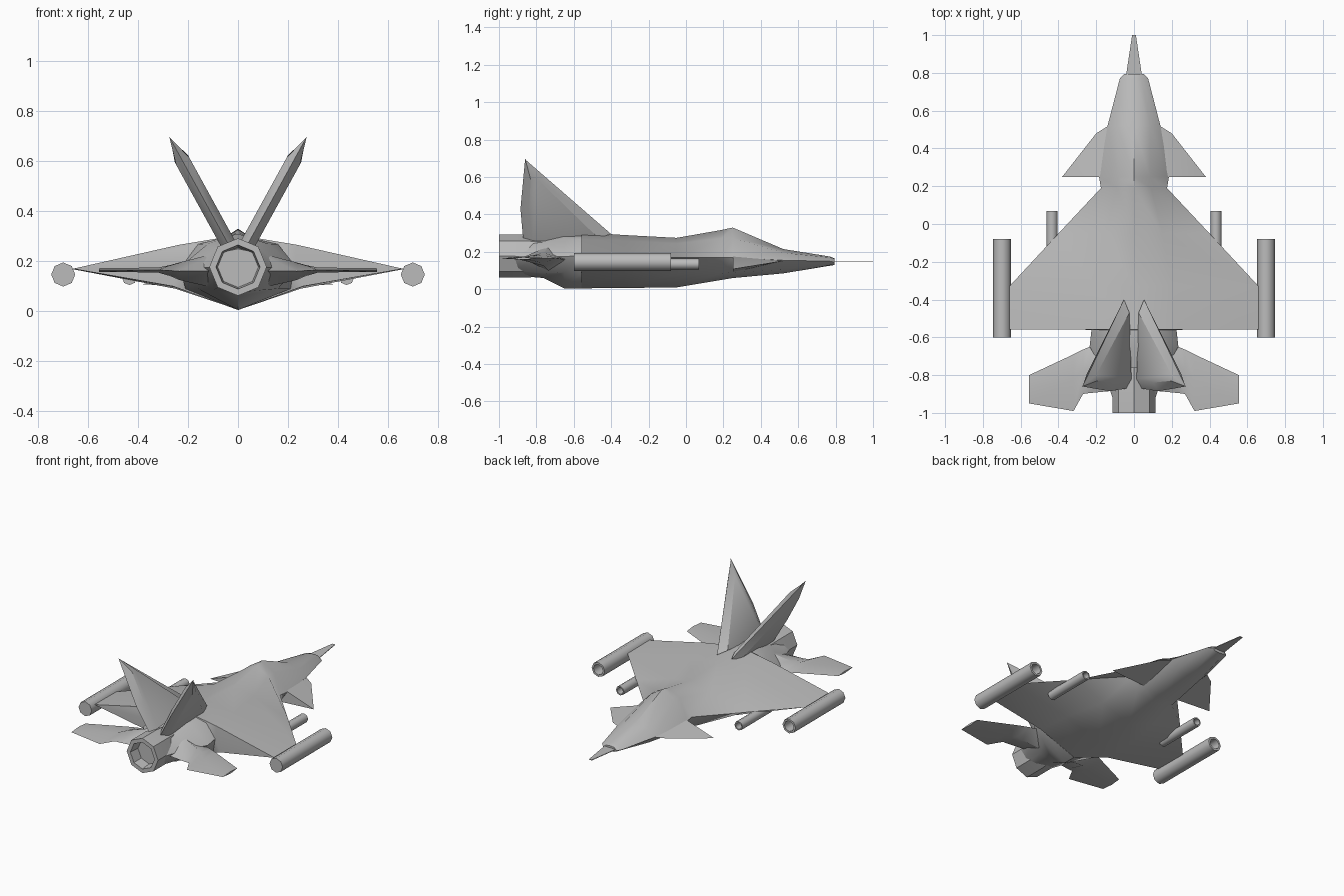
import bpy, bmesh, math
from mathutils import Vector

if "Cube" in bpy.data.objects:
    bpy.data.objects.remove(bpy.data.objects["Cube"])

grey = bpy.data.materials.new("airframe_grey")
grey.diffuse_color = (0.5, 0.5, 0.5, 1)
grey.use_nodes = True
grey.node_tree.nodes["Principled BSDF"].inputs["Base Color"].default_value = grey.diffuse_color


def finish(name, bm, angle=35):
    bmesh.ops.recalc_face_normals(bm, faces=bm.faces[:])
    me = bpy.data.meshes.new(name)
    bm.to_mesh(me)
    bm.free()
    ob = bpy.data.objects.new(name, me)
    bpy.context.collection.objects.link(ob)
    me.materials.append(grey)
    bpy.ops.object.select_all(action='DESELECT')
    ob.select_set(True)
    bpy.context.view_layer.objects.active = ob
    bpy.ops.object.shade_smooth_by_angle(angle=math.radians(angle))
    return ob


def loft(name, rings, angle=35, closed=False):
    """Skin a list of equal rings; cap the ends or join last to first."""
    bm = bmesh.new()
    vs = [[bm.verts.new(p) for p in r] for r in rings]
    n = len(vs[0])
    pairs = list(zip(vs, vs[1:])) + ([(vs[-1], vs[0])] if closed else [])
    for a, b in pairs:
        for i in range(n):
            bm.faces.new((a[i], a[(i + 1) % n], b[(i + 1) % n], b[i]))
    if not closed:
        bm.faces.new(vs[0])
        bm.faces.new(vs[-1])
    return finish(name, bm, angle)


def circle(x, y, z, r, n=8):
    return [(x + r * math.sin(math.tau * i / n), y, z + r * math.cos(math.tau * i / n))
            for i in range(n)]


# Blended fuselage and delta wing: y, top, shoulder, edge, belly corner, keel
sections = [
    (0.795, .165, (.030, .162), (.05, .145), (.03, .132), .13),
    (0.77, .175, (.040, .170), (.075, .15), (.04, .13), .126),
    (0.52, .215, (.085, .195), (.14, .155), (.09, .105), .085),
    (0.25, .33, (.085, .275), (.185, .17), (.13, .09), .06),
    (0.19, .317, (.09, .272), (.175, .17), (.135, .085), .05),
    (-.05, .275, (.15, .245), (.40, .17), (.20, .085), .01),
    (-.33, .29, (.20, .26), (.66, .168), (.25, .09), .007),
    (-.558, .305, (.235, .266), (.66, .17), (.26, .10), .005),
    (-.56, .305, (.16, .268), (.225, .18), (.21, .09), .005),
    (-.65, .31, (.12, .27), (.235, .175), (.16, .09), .005),
    (-.76, .27, (.09, .25), (.17, .175), (.10, .085), .06),
    (-.93, .25, (.07, .235), (.11, .175), (.07, .10), .075),
]
rings = []
for y, top, sh, ed, lo, keel in sections:
    half = [sh, ed, lo]
    pts = [(0, top)] + half + [(0, keel)] + [(-x, z) for x, z in reversed(half)]
    rings.append([(x, y, z) for x, z in pts])
loft("fuselage_and_wing", rings, 40)

# Flat nose probe
loft("nose_probe", [[(-w, y, .148), (w, y, .148), (w, y, .152), (-w, y, .152)]
                    for y, w in ((.76, .045), (.80, .04), (1.0, .01))])

# Hollow engine nozzle
loft("engine_nozzle", [circle(0, y, .177, r) for y, r in
                       ((-.76, .105), (-.85, .115), (-1, .115), (-1, .088), (-.86, .075), (-.85, .005))], 30)

for s, side in ((-1, "left"), (1, "right")):
    # Drooped canard, a wedge that is thickest at its rear root
    bm = bmesh.new()
    for p in ((.12, .53, .155), (.20, .48, .145), (.38, .25, .108), (.18, .25, .175),
              (.18, .25, .10), (.08, .25, .18), (.08, .25, .09)):
        bm.verts.new((s * p[0], p[1], p[2]))
    bmesh.ops.convex_hull(bm, input=bm.verts[:])
    finish(side + "_canard", bm)

    # Tailplane: x, front, back, top, bottom
    tail = []
    for x, f, b, t, u in ((.08, -.60, -.88, .235, .09), (.235, -.65, -.895, .195, .125),
                          (.27, -.665, -.90, .185, .14), (.32, -.69, -.99, .175, .155),
                          (.555, -.80, -.95, .172, .158)):
        m, c = f * .55 + b * .45, (t + u) / 2
        tail.append([(s * x, f, c), (s * x, m, t), (s * x, b, c), (s * x, m, u)])
    loft(side + "_tailplane", tail)

    # Canted fin: knife-edged outline bulging to a raised panel on both faces
    out = [(-.40, .295), (-.86, .698), (-.885, .43), (-.87, .26), (-.62, .25)]
    panel = [(-.47, .29), (-.80, .61), (-.83, .60), (-.84, .43), (-.82, .27)]
    outline = [(-.40, .295), (-.855, .69), (-.86, .698), (-.885, .43), (-.87, .26)]
    normal = Vector((.868, 0, -.497))

    def fin_point(p, d):
        v = Vector((.045 + (p[1] - .28) * .55, p[0], p[1])) + normal * d
        return (s * v.x, v.y, v.z)
    depth = .03
    loft(side + "_fin", [[fin_point(p, -depth) for p in panel],
                         [fin_point(p, 0) for p in outline],
                         [fin_point(p, depth) for p in panel]], 35)

    # Wingtip and underwing tubes, open at the nose end
    for name, x, z, r, y0, y1 in (("wingtip_tube", .699, .147, .048, -.6, -.08),
                                  ("underwing_tube", .434, .135, .030, -.25, .07)):
        loft(side + "_" + name,
             [circle(s * x, y, z, q) for y, q in
              ((y0, r), (y1, r), (y1, r * .72), (y1 - .12, r * .7))], 50)
